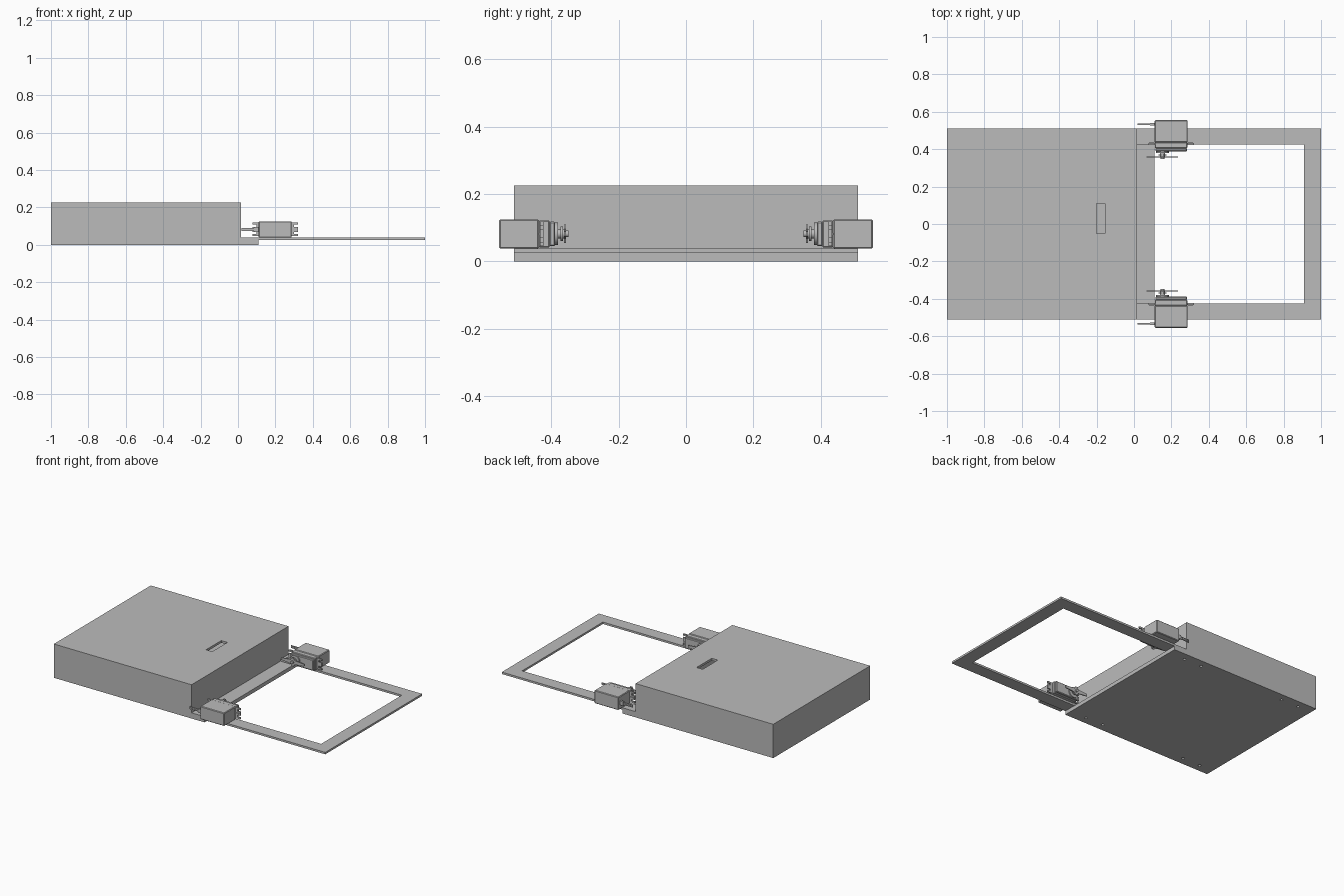
import bpy, bmesh, math
from mathutils import Matrix, Vector

cube = bpy.data.objects.get("Cube")
if cube:
    bpy.data.objects.remove(cube, do_unlink=True)

grey = bpy.data.materials.new("plain grey")
grey.use_nodes = True
grey.diffuse_color = (0.5, 0.5, 0.5, 1)
grey.node_tree.nodes["Principled BSDF"].inputs["Base Color"].default_value = (0.5, 0.5, 0.5, 1)


def finish(name, bm, smooth=False):
    bmesh.ops.recalc_face_normals(bm, faces=bm.faces)
    mesh = bpy.data.meshes.new(name)
    bm.to_mesh(mesh)
    bm.free()
    mesh.materials.append(grey)
    ob = bpy.data.objects.new(name, mesh)
    bpy.context.collection.objects.link(ob)
    if smooth:
        bpy.ops.object.select_all(action='DESELECT')
        ob.select_set(True)
        bpy.context.view_layer.objects.active = ob
        bpy.ops.object.shade_smooth_by_angle(angle=math.radians(35))
    return ob


def add_box(bm, x, y, z):
    size = Vector((x[1] - x[0], y[1] - y[0], z[1] - z[0]))
    mid = Vector((sum(x), sum(y), sum(z))) / 2
    bmesh.ops.create_cube(bm, size=1, matrix=Matrix.Translation(mid) @ Matrix.Diagonal(size.to_4d()))


def box(name, x, y, z, bevel=0):
    bm = bmesh.new()
    add_box(bm, sorted(x), sorted(y), sorted(z))
    if bevel:
        bmesh.ops.bevel(bm, geom=bm.edges[:], offset=bevel, segments=1, affect='EDGES')
    return finish(name, bm)


def prism(name, points, low, high, to_3d):
    """Extrude a flat outline; to_3d places (u, v, depth) in space."""
    bm = bmesh.new()
    face = bm.faces.new([bm.verts.new(to_3d(u, v, low)) for u, v in points])
    shift = to_3d(0, 0, high) - to_3d(0, 0, low)
    new = bmesh.ops.extrude_face_region(bm, geom=[face])["geom"]
    bmesh.ops.translate(bm, vec=shift, verts=[g for g in new if isinstance(g, bmesh.types.BMVert)])
    return finish(name, bm)


def add_cylinder(bm, r, centre, length, axis, sides=24):
    rot = Matrix.Rotation(math.pi / 2, 4, 'X') if axis == 'Y' else Matrix()
    bmesh.ops.create_cone(bm, cap_ends=True, segments=sides, radius1=r, radius2=r, depth=length,
                          matrix=Matrix.Translation(centre) @ rot)


def cut(target, cutter):
    mod = target.modifiers.new("cut", 'BOOLEAN')
    mod.operation = 'DIFFERENCE'
    mod.solver = 'EXACT'
    mod.object = cutter
    cutter.hide_render = True
    cutter.hide_viewport = True


# Housing: hollow shell with a slot in the lid
W = 0.51
housing = box("housing", (-1, 0.015), (-W, W), (0.025, 0.225))
cut(housing, box("cavity_cutter", (-0.985, 0), (-W + 0.015, W - 0.015), (0, 0.21)))
cut(housing, box("slot_cutter", (-0.2, -0.155), (-0.05, 0.11), (0.19, 0.25)))

# Base plate with four pairs of screw holes
base = box("base_plate", (-1, 0.11), (-W, W), (0, 0.025))
bm = bmesh.new()
for x in (-0.9, -0.77, -0.14, -0.01):
    for y in (-0.46, 0.46):
        add_cylinder(bm, 0.009, (x, y, 0), 0.03, 'Z', 16)
cut(base, finish("screw_hole_cutter", bm))

# Flat frame reaching out from the housing
frame = prism("frame", [(0.015, -W), (1, -W), (1, W), (0.015, W),
                        (0.015, 0.425), (0.91, 0.425), (0.91, -0.425), (0.015, -0.425)],
              0.025, 0.038, lambda u, v, d: Vector((u, v, d)))
bm = bmesh.new()
for x in (0.04, 0.085):
    for y in (-0.465, 0.465):
        add_cylinder(bm, 0.006, (x, y, 0.038), 0.01, 'Z', 12)
cut(frame, finish("frame_hole_cutter", bm))

# Two mirrored motors with shafts facing each other
MID = 0.082
SHAFT_X = 0.152
for side, s in (("left", 1), ("right", -1)):
    box(side + "_motor_case", (0.11, 0.287), (s * 0.436, s * 0.555), (0.038, 0.125), 0.004)
    box(side + "_motor_collar", (0.112, 0.285), (s * 0.405, s * 0.437), (0.041, 0.122), 0.003)
    box(side + "_motor_cap", (0.114, 0.283), (s * 0.388, s * 0.406), (0.045, 0.118), 0.004)

    # Notched mounting ears
    for end, root, tip in (("inner", 0.113, 0.077), ("outer", 0.284, 0.32)):
        notch = root + (tip - root) * 0.4
        half = [(root, 0.036), (tip, 0.036), (tip, 0.025), (notch, 0.025),
                (notch, 0.013), (tip, 0.013)]
        outline = half + [(u, -v) for u, v in reversed(half)]
        prism(f"{side}_{end}_ear", outline, s * 0.423, s * 0.433,
              lambda u, v, d: Vector((u, d, MID + v)))
        box(f"{side}_{end}_ear_rib", (root, root + (tip - root) * 0.8),
            (s * 0.433, s * 0.439), (MID - 0.003, MID + 0.003))

    # Stepped output shaft
    bm = bmesh.new()
    for r, near, far in ((0.034, 0.39, 0.38), (0.014, 0.381, 0.361), (0.022, 0.372, 0.365),
                         (0.01, 0.356, 0.348)):
        add_cylinder(bm, r, (SHAFT_X, s * (near + far) / 2, MID), near - far, 'Y')
    finish(side + "_output_shaft", bm, smooth=True)

    # Tapered cross horn, long along x
    outline = []
    for k, reach in enumerate((0.084, 0.028, 0.084, 0.028)):
        a = k * math.pi / 2
        for r, w in ((0.014, -0.014), (reach, -0.007), (reach, 0.007)):
            outline.append((r * math.cos(a) - w * math.sin(a), r * math.sin(a) + w * math.cos(a)))
    prism(side + "_horn", outline, s * 0.356, s * 0.362,
          lambda u, v, d: Vector((SHAFT_X + u, d, MID + v)))

    # Cable leads and their grommet
    bm = bmesh.new()
    for dz in (-0.006, 0, 0.006):
        add_box(bm, (0.018, 0.1), sorted((s * 0.53, s * 0.536)), (MID + dz - 0.0025, MID + dz + 0.0025))
    add_box(bm, (0.085, 0.112), sorted((s * 0.526, s * 0.54)), (MID - 0.013, MID + 0.013))
    finish(side + "_cable", bm)
